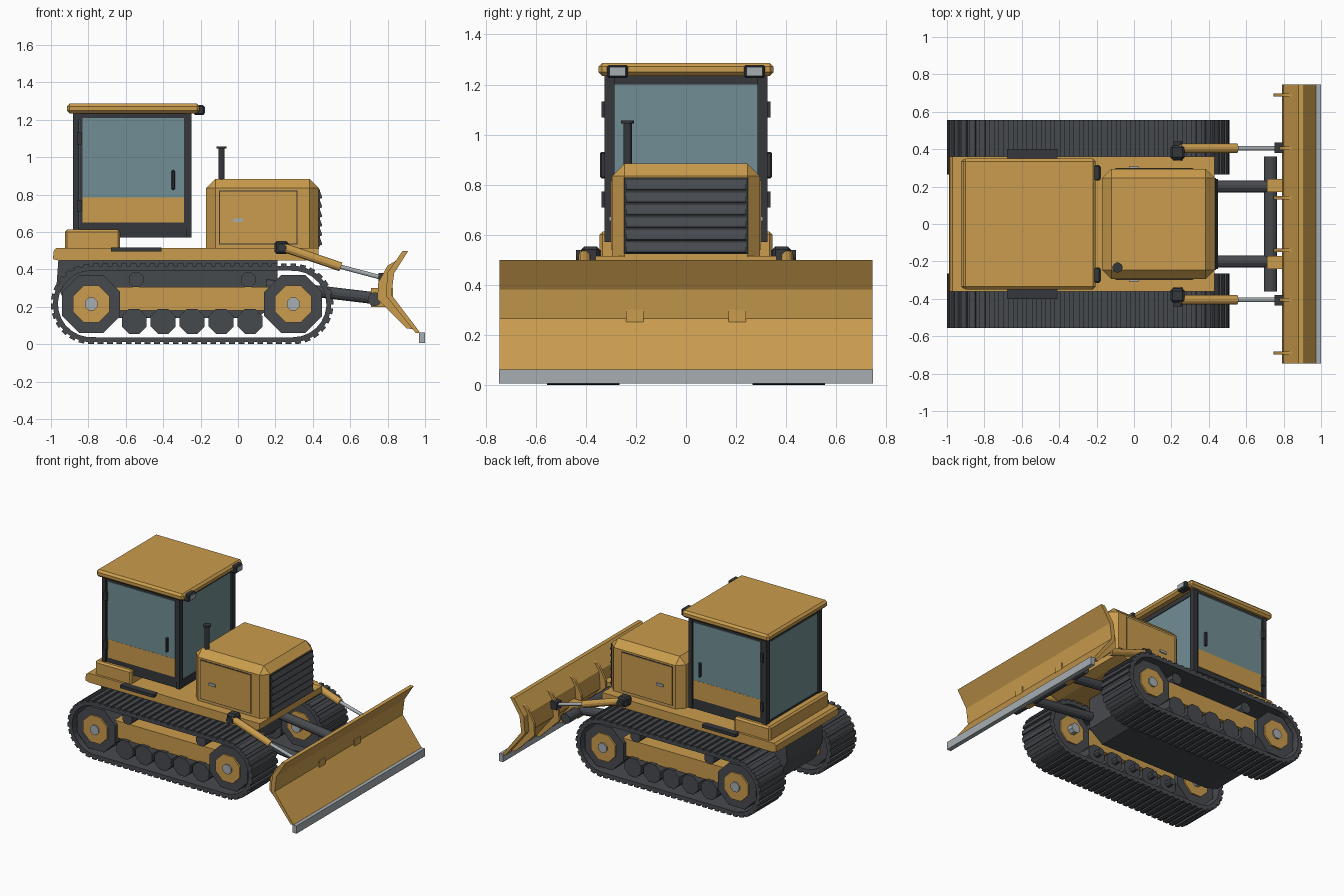
import bpy, bmesh, math
from mathutils import Vector, Matrix

if "Cube" in bpy.data.objects:
    bpy.data.objects.remove(bpy.data.objects["Cube"])


def material(name, rgb):
    m = bpy.data.materials.new(name)
    m.diffuse_color = (*rgb, 1)
    m.use_nodes = True
    m.node_tree.nodes["Principled BSDF"].inputs["Base Color"].default_value = m.diffuse_color
    return m


YELLOW = material("yellow paint", (0.59, 0.335, 0.075))
DARK = material("track grey", (0.062, 0.067, 0.076))
BLACK = material("dark trim", (0.035, 0.038, 0.043))
GLASS = material("window glass", (0.165, 0.275, 0.30))
STEEL = material("bare steel", (0.38, 0.42, 0.44))


def finish(bm, name, mat):
    bmesh.ops.recalc_face_normals(bm, faces=bm.faces)
    me = bpy.data.meshes.new(name)
    bm.to_mesh(me)
    bm.free()
    me.materials.append(mat)
    ob = bpy.data.objects.new(name, me)
    bpy.context.collection.objects.link(ob)
    return ob


def box(name, mat, x, y, z, bevel=0, keep_bottom=False):
    """Box from (min, max) pairs, optionally chamfered."""
    bm = bmesh.new()
    lo, hi = Vector((x[0], y[0], z[0])), Vector((x[1], y[1], z[1]))
    size = hi - lo
    bmesh.ops.create_cube(bm, size=1, matrix=Matrix.Translation((lo + hi) / 2)
                          @ Matrix.Diagonal((abs(size.x), abs(size.y), abs(size.z), 1)))
    if bevel:
        edges = [e for e in bm.edges
                 if not keep_bottom or any(v.co.z > z[0] + 1e-4 for v in e.verts)]
        bmesh.ops.bevel(bm, geom=edges, offset=bevel, segments=1, affect='EDGES')
    return finish(bm, name, mat)


def rod(name, mat, a, b, r, n=12):
    """Prism with n sides between two points."""
    a, b = Vector(a), Vector(b)
    d = b - a
    bm = bmesh.new()
    rot = d.to_track_quat('Z', 'Y').to_matrix().to_4x4()
    bmesh.ops.create_cone(bm, cap_ends=True, segments=n, radius1=r, radius2=r, depth=d.length,
                          matrix=Matrix.Translation((a + b) / 2) @ rot
                          @ Matrix.Rotation(math.pi / n, 4, 'Z'))
    return finish(bm, name, mat)


def prism(name, mat, profile, y0, y1):
    """Extrude an x-z profile along y."""
    bm = bmesh.new()
    f = bm.faces.new([bm.verts.new((x, y0, z)) for x, z in profile])
    ext = bmesh.ops.extrude_face_region(bm, geom=[f])
    bmesh.ops.translate(bm, vec=(0, y1 - y0, 0),
                        verts=[g for g in ext['geom'] if isinstance(g, bmesh.types.BMVert)])
    return finish(bm, name, mat)


# Track path: two half circles joined by straight runs
XR, XF, ZC = -0.785, 0.295, 0.215
RUN = XF - XR


def path(s, r0=0.2):
    """Point, outward normal at distance s along the loop of radius r0."""
    arc = math.pi * r0
    s %= 2 * (RUN + arc)
    if s < RUN:
        return Vector((XR + s, 0, ZC + r0)), Vector((0, 0, 1))
    if s < RUN + arc:
        a, cx = math.pi / 2 - (s - RUN) / r0, XF
    elif s < 2 * RUN + arc:
        return Vector((XF - (s - RUN - arc), 0, ZC - r0)), Vector((0, 0, -1))
    else:
        a, cx = -math.pi / 2 - (s - 2 * RUN - arc) / r0, XR
    n = Vector((math.cos(a), 0, math.sin(a)))
    return Vector((cx, 0, ZC)) + n * r0, n


def track(name, y0, y1):
    bm = bmesh.new()
    r0, count = 0.2, 68
    pitch = 2 * (RUN + math.pi * r0) / count
    rings = []
    for i in range(count):
        p, n = path(i * pitch)
        rings.append([bm.verts.new((p + n * h).to_tuple()[:1] + (y, (p + n * h).z))
                      for h, y in ((-0.022, y0), (0.004, y0), (0.004, y1), (-0.022, y1))])
    for i in range(count):
        a, b = rings[i], rings[(i + 1) % count]
        for k in range(4):
            bm.faces.new((a[k], a[(k + 1) % 4], b[(k + 1) % 4], b[k]))
    # raised shoe on every link
    for i in range(count):
        p, n = path((i + 0.5) * pitch)
        t = Vector((n.z, 0, -n.x))
        c = p + n * 0.006 + Vector((0, (y0 + y1) / 2, 0))
        rot = Matrix((t, (0, 1, 0), n)).transposed().to_4x4()
        bmesh.ops.create_cube(bm, size=1, matrix=Matrix.Translation(c) @ rot
                              @ Matrix.Diagonal((pitch * 0.62, y1 - y0, 0.018, 1)))
    return finish(bm, name, DARK)


for side, s in (("right", -1), ("left", 1)):
    def Y(a, b):
        return tuple(sorted((s * a, s * b)))
    track(side + "_track", *Y(0.265, 0.555))
    # end wheels with plate and hub
    for end, x in (("rear", XR), ("front", XF)):
        n = f"{side}_{end}_wheel"
        rod(n, DARK, (x, s * 0.30, ZC), (x, s * 0.53, ZC), 0.168, 8)
        rod(n + "_plate", YELLOW, (x, s * 0.29, ZC), (x, s * 0.542, ZC), 0.106, 8)
        rod(n + "_hub", STEEL, (x, s * 0.25, ZC), (x, s * 0.552, ZC), 0.037, 8)
    # rollers and track frame
    for i in range(5):
        x = -0.555 + i * 0.155
        rod(f"{side}_roller_{i}", DARK, (x, s * 0.31, 0.122), (x, s * 0.525, 0.122), 0.072, 8)
        rod(f"{side}_roller_axle_{i}", DARK, (x, s * 0.26, 0.122), (x, s * 0.31, 0.122), 0.025, 8)
    for i, x in enumerate((-0.545, 0.055)):
        rod(f"{side}_top_roller_{i}", DARK, (x, s * 0.18, 0.345), (x, s * 0.51, 0.345), 0.042, 8)
    box(side + "_track_frame", YELLOW, (-0.68, 0.18), Y(0.33, 0.50), (0.18, 0.305))
    # boarding step
    box(side + "_step", BLACK, (-0.68, -0.41), Y(0.35, 0.40), (0.495, 0.517))
    # lift cylinder
    box(side + "_lift_bracket", BLACK, (0.195, 0.27), Y(0.345, 0.42), (0.482, 0.552), 0.012)
    rod(side + "_lift_pin", BLACK, (0.235, s * 0.34, 0.515), (0.235, s * 0.44, 0.515), 0.024)
    rod(side + "_lift_cylinder", YELLOW, (0.235, s * 0.405, 0.52), (0.55, s * 0.405, 0.413), 0.025)
    rod(side + "_lift_rod", STEEL, (0.54, s * 0.405, 0.416), (0.77, s * 0.405, 0.355), 0.012)
    box(side + "_lift_clevis", BLACK, (0.75, 0.805), Y(0.38, 0.435), (0.325, 0.38))
    # push arm
    rod(side + "_push_arm", DARK, (0.15, s * 0.2, 0.315), (0.74, s * 0.2, 0.245), 0.033)
    box(side + "_blade_mount", YELLOW, (0.71, 0.83), Y(0.17, 0.24), (0.20, 0.30))
    # cab side: frame, door glass, panel, hinges, handle
    box(side + "_door_frame", BLACK, (-0.848, -0.278), Y(0.30, 0.318), (0.615, 1.222))
    box(side + "_door_glass", GLASS, (-0.832, -0.288), Y(0.31, 0.323), (0.785, 1.21))
    box(side + "_door_panel", YELLOW, (-0.832, -0.288), Y(0.31, 0.324), (0.65, 0.785))
    for i, z in enumerate((0.74, 1.10)):
        box(f"{side}_hinge_{i}", BLACK, (-0.86, -0.838), Y(0.315, 0.337), (z - 0.032, z + 0.032))
    box(side + "_door_handle", BLACK, (-0.355, -0.337), Y(0.32, 0.343), (0.825, 0.93), 0.005)
    for end, x in (("rear", (-0.882, -0.85)), ("front", (-0.278, -0.248))):
        box(f"{side}_{end}_post", BLACK, x, Y(0.285, 0.325), (0.57, 1.24))
    # roof lamp
    box(side + "_lamp", BLACK, (-0.235, -0.18), Y(0.232, 0.315), (1.225, 1.278), 0.007)
    box(side + "_lamp_lens", STEEL, (-0.182, -0.176), Y(0.243, 0.304), (1.235, 1.268))
    # hood side door
    box(side + "_hood_door_gap", BLACK, (-0.102, 0.318), Y(0.292, 0.2965), (0.532, 0.822))
    box(side + "_hood_door", YELLOW, (-0.096, 0.312), Y(0.293, 0.299), (0.538, 0.816))
    box(side + "_hood_latch", STEEL, (-0.026, 0.028), Y(0.295, 0.307), (0.654, 0.672))

# Hull between the tracks and deck on top
prism("hull", DARK, [(-0.96, 0.455), (-0.97, 0.32), (-0.90, 0.17), (-0.80, 0.14),
                     (0.10, 0.14), (0.21, 0.22), (0.21, 0.455)], -0.21, 0.21)
prism("deck", YELLOW, [(-0.985, 0.50), (-0.99, 0.455), (-0.96, 0.447), (0.36, 0.447),
                       (0.43, 0.47), (0.43, 0.515), (-0.97, 0.515)], -0.362, 0.362)
box("rear_block", YELLOW, (-0.925, -0.63), (-0.345, 0.345), (0.51, 0.612), 0.012, True)

# Cab
box("cab_floor", BLACK, (-0.875, -0.25), (-0.315, 0.315), (0.57, 0.625))
box("cab_top_frame", BLACK, (-0.875, -0.255), (-0.318, 0.318), (1.20, 1.24))
box("front_window", GLASS, (-0.30, -0.26), (-0.292, 0.292), (0.625, 1.2))
box("rear_window", GLASS, (-0.872, -0.84), (-0.292, 0.292), (0.625, 1.2))
box("roof", YELLOW, (-0.915, -0.205), (-0.35, 0.35), (1.234, 1.286), 0.015)

# Engine hood, grille and exhaust
box("hood", YELLOW, (-0.17, 0.432), (-0.295, 0.295), (0.51, 0.884), 0.05, True)
box("grille", BLACK, (0.42, 0.438), (-0.247, 0.247), (0.522, 0.828))
for i in range(6):
    z = 0.525 + i * 0.05
    prism(f"grille_slat_{i}", DARK, [(0.43, z), (0.449, z + 0.006), (0.449, z + 0.014),
                                     (0.437, z + 0.046), (0.43, z + 0.046)], -0.24, 0.24)
rod("exhaust_pipe", BLACK, (-0.088, -0.233, 0.82), (-0.088, -0.233, 1.05), 0.017)
rod("exhaust_cap", BLACK, (-0.088, -0.233, 1.045), (-0.088, -0.233, 1.057), 0.027)

# Blade with ribs, cutting edge and cross tube
rod("cross_tube", DARK, (0.73, -0.36, 0.24), (0.73, 0.36, 0.24), 0.037)
prism("blade", YELLOW, [(0.91, 0.498), (0.835, 0.38), (0.82, 0.265), (0.975, 0.06),
                        (0.95, 0.06), (0.79, 0.26), (0.80, 0.385), (0.88, 0.498)], -0.745, 0.745)
for i, y in enumerate((-0.69, -0.405, -0.14, 0.14, 0.405, 0.69)):
    prism(f"blade_rib_{i}", YELLOW, [(0.86, 0.455), (0.80, 0.42), (0.75, 0.33), (0.745, 0.24),
                                     (0.90, 0.085), (0.94, 0.08), (0.80, 0.263), (0.81, 0.383)],
          y - 0.009, y + 0.009)
box("cutting_edge", STEEL, (0.968, 1.0), (-0.747, 0.747), (0.005, 0.062))
